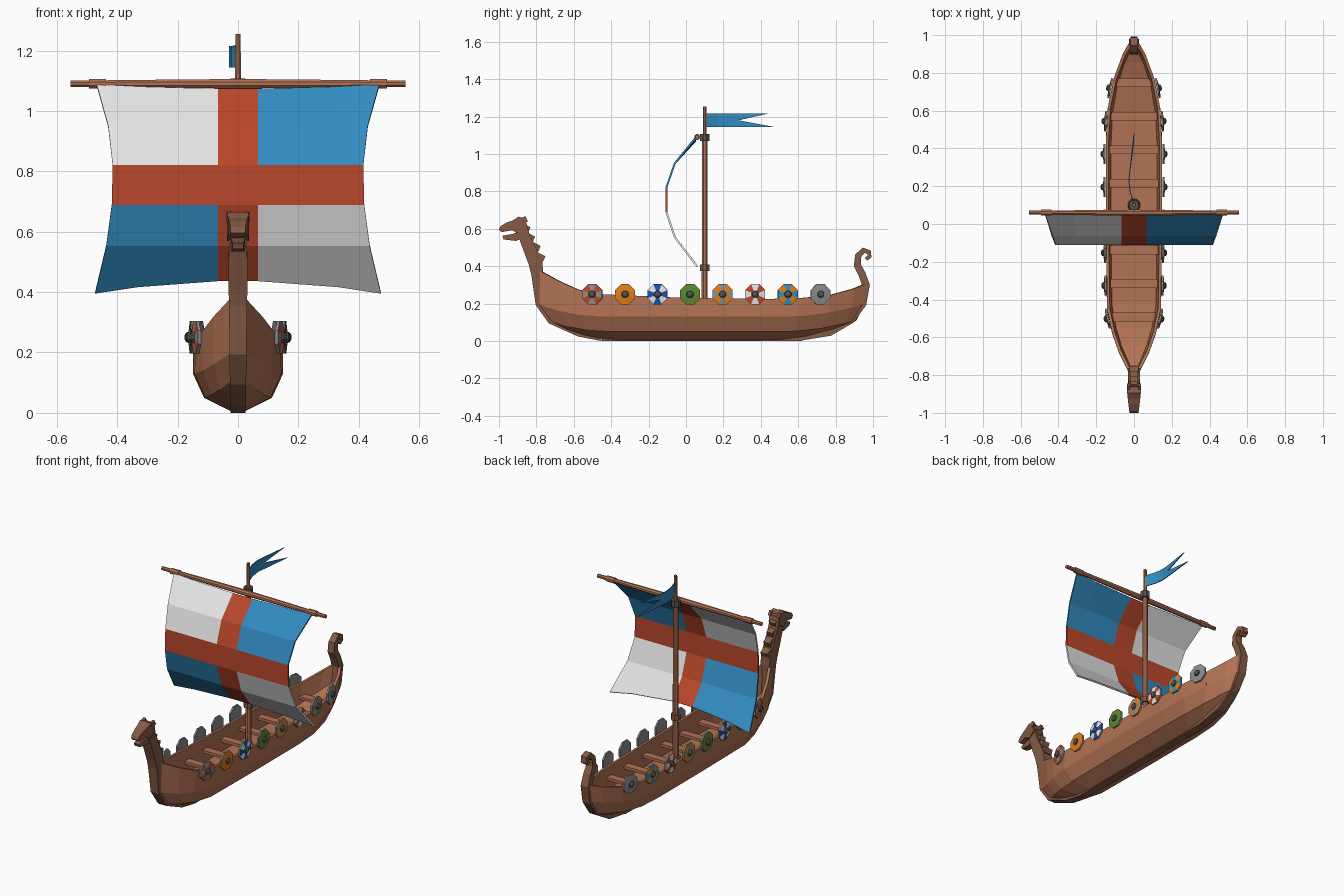
import bpy, bmesh, math
from mathutils import Vector, Matrix

cube = bpy.data.objects.get("Cube")
if cube:
    bpy.data.objects.remove(cube, do_unlink=True)


def material(name, *srgb):
    rgb = [((c + 0.055) / 1.055) ** 2.4 for c in srgb]
    mat = bpy.data.materials.new(name)
    mat.use_nodes = True
    mat.diffuse_color = (*rgb, 1)
    mat.node_tree.nodes["Principled BSDF"].inputs["Base Color"].default_value = (*rgb, 1)
    return mat


WOOD = material("warm wood", .70, .45, .33)
DARK = material("dark wood", .52, .355, .27)
WHITE = material("off white", .9, .9, .9)
RED = material("brick red", .73, .28, .17)
BLUE = material("sea blue", .2, .55, .76)
ORANGE = material("orange", .88, .5, .08)
GREEN = material("leaf green", .36, .54, .2)
GREY = material("grey", .55, .55, .55)
ROYAL = material("royal blue", .1, .32, .68)
IRON = material("dark iron", .33, .33, .34)


def finish(name, bm, mats):
    bmesh.ops.recalc_face_normals(bm, faces=bm.faces)
    mesh = bpy.data.meshes.new(name)
    bm.to_mesh(mesh)
    bm.free()
    for m in mats:
        mesh.materials.append(m)
    obj = bpy.data.objects.new(name, mesh)
    bpy.context.collection.objects.link(obj)
    return obj


def loft(name, rings, mat):
    """Skin a list of equal closed rings and cap both ends."""
    bm = bmesh.new()
    rows = [[bm.verts.new(p) for p in ring] for ring in rings]
    for a, b in zip(rows, rows[1:]):
        for i in range(len(a)):
            j = (i + 1) % len(a)
            bm.faces.new((a[i], a[j], b[j], b[i]))
    bm.faces.new(rows[0])
    bm.faces.new(rows[-1])
    return finish(name, bm, [mat])


def sweep(name, path, mat):
    """Square bar along (y, z, thickness, half width) points."""
    rings = []
    for i, (y, z, t, w) in enumerate(path):
        a, b = path[max(i - 1, 0)], path[min(i + 1, len(path) - 1)]
        d = Vector((0, b[0] - a[0], b[1] - a[1])).normalized()
        n = Vector((0, -d.z, d.y)) * t / 2
        c, side = Vector((0, y, z)), Vector((w, 0, 0))
        rings.append([c + n + side, c + n - side, c - n - side, c - n + side])
    return loft(name, rings, mat)


def plate(name, outline, half, mat, x=0, taper=0):
    """Side outline in (y, z) given width along x; taper narrows it forward."""
    def width(y):
        return half - taper * max(0, -0.9 - y)
    return loft(name, [[(x + s * width(y), y, z) for y, z in outline] for s in (-1, 1)], mat)


def rod(name, rings, mat, origin, axis="Z", sides=8):
    """Turned part from (distance, radius) pairs along an axis."""
    turn = Matrix.Rotation(math.pi / 2, 3, "Y") if axis == "X" else Matrix.Identity(3)
    angles = [math.tau * (k + .5) / sides for k in range(sides)]
    return loft(name, [[Vector(origin) + turn @ Vector((r * math.cos(a), r * math.sin(a), d))
                        for a in angles] for d, r in rings], mat)


# Hull: stations of (y, rail half width, rail height)
STATIONS = [(-.8, .02, .385), (-.68, .08, .32), (-.58, .115, .275), (-.45, .142, .25),
            (0, .148, .23), (.45, .148, .225), (.62, .138, .23), (.77, .108, .245),
            (.9, .06, .28), (.97, .02, .31)]


def rail_width(y):
    for (y0, w0, _), (y1, w1, _) in zip(STATIONS, STATIONS[1:]):
        if y0 <= y <= y1:
            return w0 + (w1 - w0) * (y - y0) / (y1 - y0)
    return 0


rings = []
for y, w, top in STATIONS:
    bow = y < 0
    e = max(0, (abs(y) / (.8 if bow else .97) - .55) / .45) ** 2
    half = [(w * .17, y * (.81 if bow else .825), .006 + .05 * e),
            (w * .76, y * (.925 if bow else .94), .05 + .06 * e),
            (w * 1.01, y * (1 if bow else .985), .13 + .07 * e),
            (w, y, top),
            (max(w - .014, .004), y * .99, top),
            (w * .82, y * .95, .1 + .1 * e)]
    rings.append(half + [(-px, py, pz) for px, py, pz in reversed(half)])
loft("hull", rings, WOOD)

# Keel, stem and curled stern post
sweep("keel", [(-.45, .015, .03, .025), (.62, .015, .03, .025)], DARK)
sweep("bow_stem", [(-.45, .015, .03, .025), (-.57, .04, .035, .026), (-.72, .112, .045, .027),
                   (-.78, .2, .05, .028), (-.795, .36, .065, .03), (-.805, .42, .075, .031),
                   (-.84, .5, .066, .031), (-.868, .57, .06, .03), (-.88, .635, .05, .03)], DARK)
sweep("stern_post", [(.6, .015, .03, .025), (.77, .045, .035, .026), (.885, .115, .04, .026),
                     (.945, .2, .04, .026), (.962, .3, .042, .025), (.94, .36, .04, .023),
                     (.916, .405, .038, .022), (.92, .455, .034, .021), (.95, .485, .03, .02),
                     (.978, .475, .026, .019), (.982, .452, .022, .018), (.962, .437, .02, .017)], DARK)

# Carved beast head with open jaws
plate("head", [(-.85, .6), (-.862, .655), (-.895, .665), (-.925, .645), (-.955, .635), (-.99, .615),
               (-1, .595), (-.985, .582), (-.93, .592), (-.89, .57)], .036, DARK, taper=.12)
plate("lower_jaw", [(-.89, .585), (-.925, .573), (-.982, .562), (-.975, .543), (-.91, .535),
                    (-.87, .55)], .024, DARK, taper=.08)
for s in (-1, 1):
    plate("ear", [(-.89, .65), (-.86, .668), (-.845, .64), (-.87, .63)], .008, DARK, x=s * .03)
for i, (y, z) in enumerate([(-.85, .6), (-.825, .55), (-.795, .5), (-.77, .445)]):
    plate("mane_spike", [(y - .025, z + .03), (y + .018, z + .008), (y + .006, z - .02),
                         (y - .02, z - .03)], .018 + i * .002, DARK)

# Rowing benches
for k in range(8):
    y = .747 - .177 * k
    w = rail_width(y) * .95
    plate("bench", [(y - .023, .158), (y + .023, .158), (y + .023, .175), (y - .023, .175)], w, WOOD)

# Mast, yard and their fittings
MAST_Y, YARD = .1, (0, .06, 1.09)
rod("mast", [(.1, .018), (1.08, .015), (1.11, .011), (1.255, .009)], WOOD, (0, MAST_Y, 0))
rod("mast_foot", [(.1, .035), (.15, .03)], DARK, (0, MAST_Y, 0))
rod("lower_mast_band", [(.375, .027), (.41, .027)], DARK, (0, MAST_Y, 0))
rod("upper_mast_band", [(1.068, .027), (1.108, .027)], IRON, (0, MAST_Y, 0))
rod("yard", [(-.555, .011), (-.3, .014), (0, .017), (.3, .014), (.555, .011)], WOOD, YARD, "X")
for s in (-1, 1):
    rod("yard_collar", [(s * .465 - .028, .017), (s * .465 + .028, .017)], WOOD, YARD, "X")

# Bellied sail: rows of (y, z, half width, lift at the middle)
ROWS = [(.05, 1.085, .468, -.015), (-.06, .95, .43, 0), (-.105, .82, .415, 0),
        (-.105, .69, .418, 0), (-.06, .555, .436, 0), (.06, .398, .473, .042)]
bm = bmesh.new()
grid = []
for y, z, w, lift in ROWS:
    row = []
    for x in (-w, -.7 * w, -.067, .067, .7 * w, w):
        up = lift * (1 - (x / w) ** 2)
        row.append(bm.verts.new((x, y - .75 * max(up, 0), z + up)))
    grid.append(row)
for r in range(5):
    for c in range(5):
        f = bm.faces.new((grid[r][c], grid[r + 1][c], grid[r + 1][c + 1], grid[r][c + 1]))
        if r == 2 or c == 2:
            f.material_index = 1
        elif (r < 2) == (c > 2):
            f.material_index = 2
sail = finish("sail", bm, [WHITE, RED, BLUE])
solid = sail.modifiers.new("thickness", "SOLIDIFY")
solid.thickness, solid.offset = .01, 0

# Swallow-tailed pennant with a gentle wave
bm = bmesh.new()
WAVE = [(.11, 0), (.17, -.02), (.23, -.027), (.28, -.022)]
upper = [bm.verts.new((x, y, 1.215)) for y, x in WAVE]
middle = [bm.verts.new((x, y, 1.18)) for y, x in WAVE]
lower = [bm.verts.new((x, y, 1.143)) for y, x in WAVE]
for a, b in ((upper, middle), (middle, lower)):
    for i in range(3):
        bm.faces.new((a[i], a[i + 1], b[i + 1], b[i]))
for edge, y, z in ((upper, .445, 1.217), (lower, .48, 1.143)):
    tip = bm.verts.new((0, y, z))
    bm.faces.new((edge[-1], tip, middle[-1]))
pennant = finish("pennant", bm, [BLUE])
solid = pennant.modifiers.new("thickness", "SOLIDIFY")
solid.thickness, solid.offset = .005, 0

# Round shields, bow to stern, with alternating sectors
PAIRS = [(RED, GREY), (ORANGE, ORANGE), (WHITE, ROYAL), (GREEN, GREEN),
         (ORANGE, GREY), (RED, WHITE), (ORANGE, BLUE), (GREY, GREY)]


def shield(y, side, pair):
    slope = (rail_width(y + .05) - rail_width(y - .05)) / .1
    place = Matrix.Translation((side * (rail_width(y) + .002), y, .25)) \
        @ Matrix.Rotation(-side * math.atan(slope), 4, "Z")
    bm = bmesh.new()

    def ring(x, r):
        return [bm.verts.new(place @ Vector((side * x, r * math.cos(a), r * math.sin(a))))
                for a in [math.tau * (k + .5) / 8 for k in range(8)]]
    # back, edge, painted face, boss wall, boss cap
    levels = [ring(0, .058), ring(.01, .058), ring(.014, .02), ring(.022, .017), ring(.027, .007)]
    for n, (a, b) in enumerate(zip(levels, levels[1:])):
        for i in range(8):
            j = (i + 1) % 8
            f = bm.faces.new((a[i], a[j], b[j], b[i]))
            f.material_index = (3, i % 2, 2, 2)[n]
    bm.faces.new(levels[0]).material_index = 3
    bm.faces.new(levels[-1]).material_index = 2
    finish("shield", bm, [*pair, IRON, GREY])


for k, pair in enumerate(PAIRS):
    for side in (-1, 1):
        shield(-.5 + .174 * k, side, pair)
